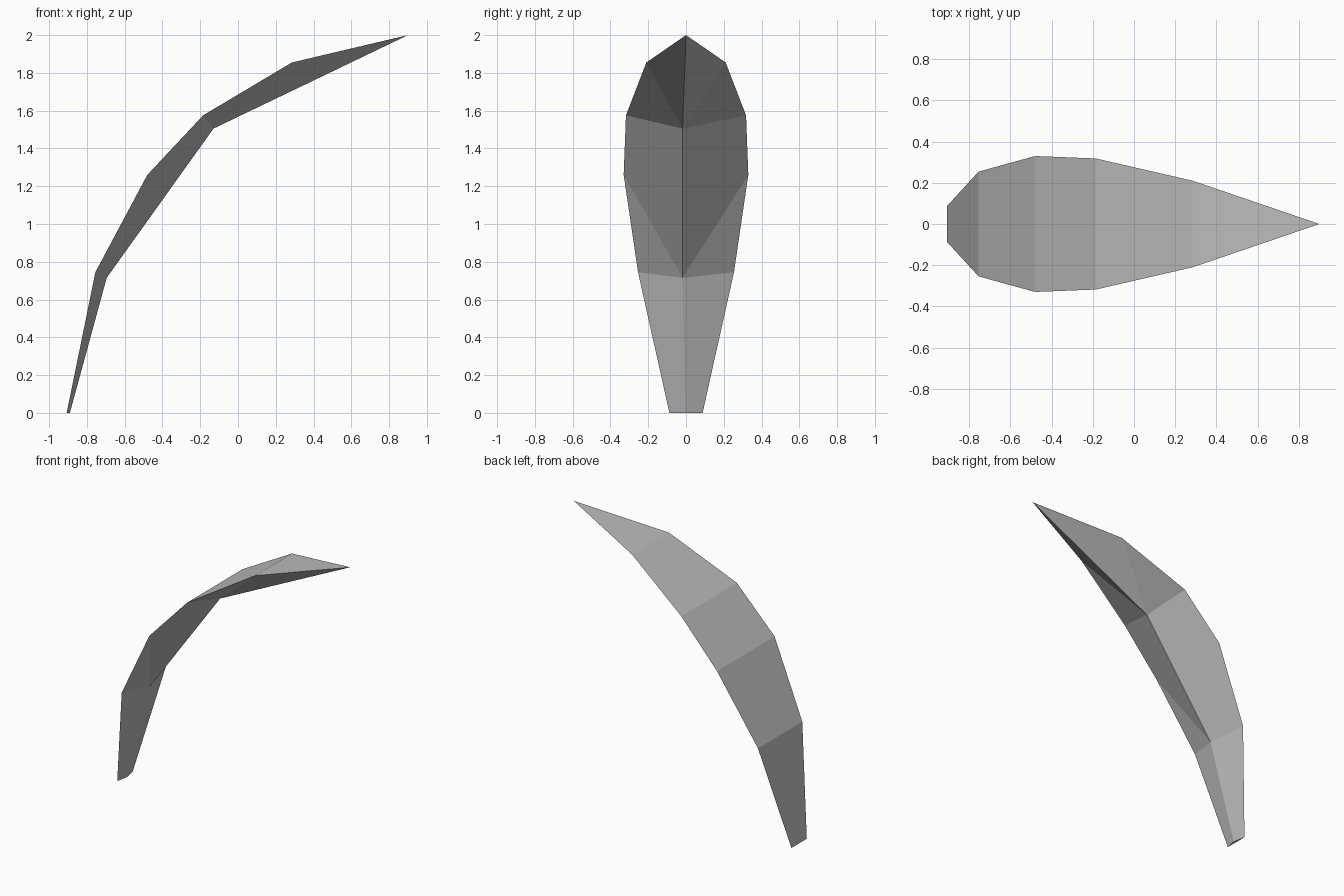
import bpy
import bmesh

cube = bpy.data.objects.get("Cube")
if cube:
    bpy.data.objects.remove(cube)

grey = bpy.data.materials.new("plain grey")
grey.use_nodes = True
colour = (0.5, 0.5, 0.5, 1)
grey.diffuse_color = colour
grey.node_tree.nodes["Principled BSDF"].inputs["Base Color"].default_value = colour

# Outer rim stations: x, z, half width
rim = [(-0.907, 0, 0.088), (-0.755, 0.745, 0.254), (-0.48, 1.26, 0.33),
       (-0.185, 1.575, 0.318), (0.285, 1.855, 0.21)]
# Inner keel points
keel_points = [(-0.89, -0.005, 0), (-0.695, -0.018, 0.715), (-0.13, -0.018, 1.505)]

bm = bmesh.new()
front = [bm.verts.new((x, -w, z)) for x, z, w in rim]
back = [bm.verts.new((x, w, z)) for x, z, w in rim]
keel = [bm.verts.new(p) for p in keel_points]
tip = bm.verts.new((0.9, 0, 2))

# Broad outer surface, one flat band per station
for i in range(len(rim) - 1):
    bm.faces.new((front[i], front[i + 1], back[i + 1], back[i]))
bm.faces.new((front[-1], tip, back[-1]))

# Ridged inner surface, the same on both sides
for side in (front, back):
    bm.faces.new((side[0], side[1], keel[1], keel[0]))
    bm.faces.new((side[1], side[2], keel[1]))
    bm.faces.new((side[2], side[3], keel[2], keel[1]))
    bm.faces.new((side[3], side[4], keel[2]))
    bm.faces.new((side[4], tip, keel[2]))

# Closed foot
bm.faces.new((front[0], back[0], keel[0]))
bmesh.ops.recalc_face_normals(bm, faces=bm.faces)

mesh = bpy.data.meshes.new("curved_blade")
bm.to_mesh(mesh)
bm.free()
mesh.materials.append(grey)
blade = bpy.data.objects.new("curved_blade", mesh)
bpy.context.collection.objects.link(blade)
